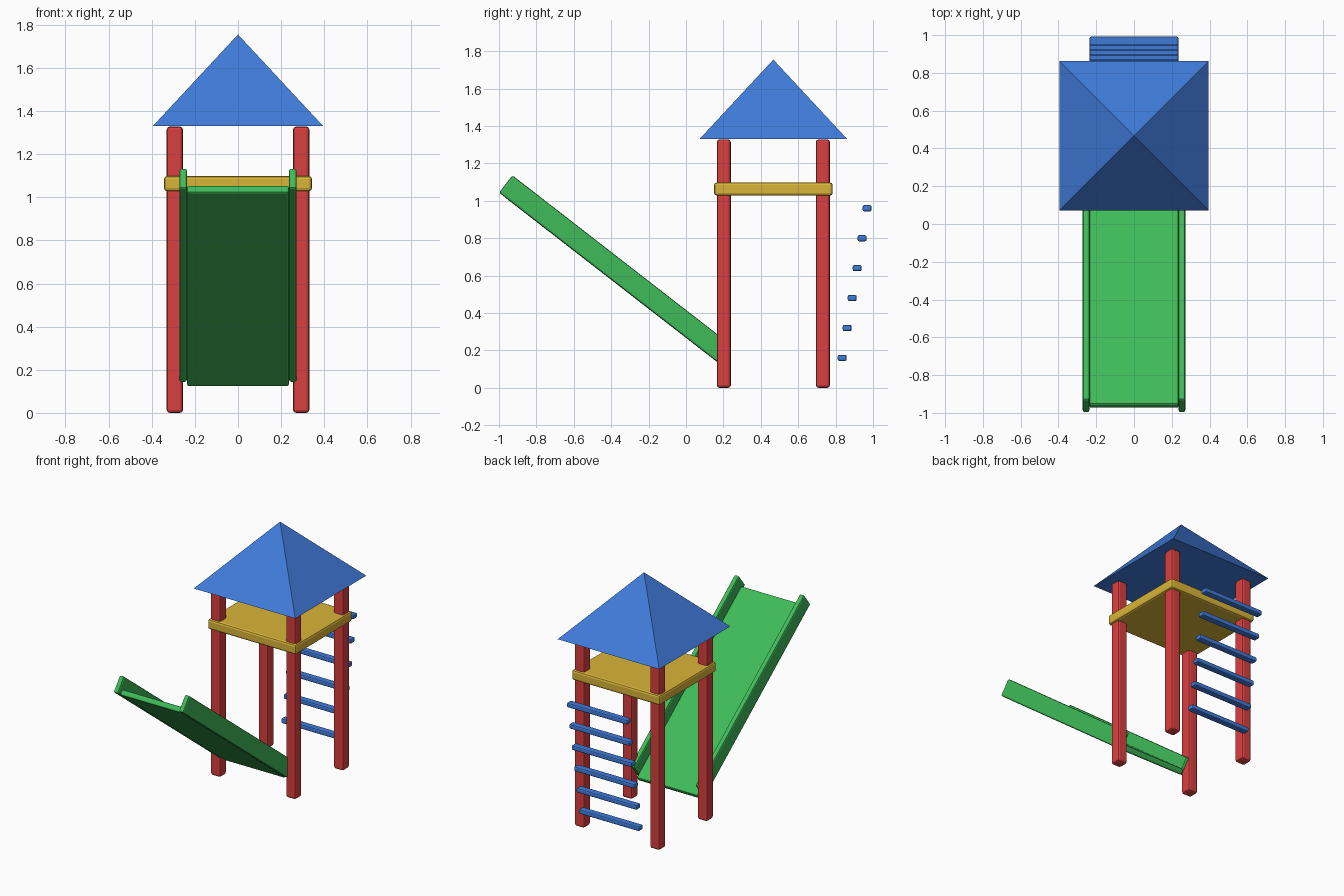
import bpy
from math import radians, sqrt
from mathutils import Vector

cube = bpy.data.objects.get("Cube")
if cube:
    bpy.data.objects.remove(cube, do_unlink=True)


def material(name, rgb):
    mat = bpy.data.materials.new(name)
    mat.use_nodes = True
    mat.diffuse_color = (*rgb, 1)
    mat.node_tree.nodes["Principled BSDF"].inputs["Base Color"].default_value = (*rgb, 1)
    return mat


RED = material("red", (0.7, 0.05, 0.05))
YELLOW = material("yellow", (0.7, 0.46, 0.04))
GREEN = material("green", (0.05, 0.5, 0.1))
BLUE = material("blue", (0.05, 0.2, 0.7))

TOWER_Y = 0.467


def box(name, size, center, mat, bevel, tilt=0.0):
    """Box with rounded-off edges, optionally tilted about x."""
    bpy.ops.mesh.primitive_cube_add(size=1, location=center, rotation=(tilt, 0, 0))
    ob = bpy.context.object
    ob.name = name
    ob.scale = size
    bpy.ops.object.transform_apply(location=False, rotation=False, scale=True)
    ob.data.materials.append(mat)
    mod = ob.modifiers.new("edge", "BEVEL")
    mod.width = bevel
    mod.segments = 2
    return ob


# Four posts
for side, sx in (("left", 1), ("right", -1)):
    for end, sy in (("front", -1), ("back", 1)):
        box(f"{end}_{side}_post", (0.075, 0.075, 1.328),
            (sx * 0.293, TOWER_Y + sy * 0.265, 0.664), RED, 0.014)

# Platform deck
box("platform", (0.686, 0.634, 0.07), (0, TOWER_Y, 1.063), YELLOW, 0.014)

# Pyramid roof
bpy.ops.mesh.primitive_cone_add(vertices=4, radius1=0.395 * sqrt(2), depth=0.425,
                                location=(0, TOWER_Y, 1.5425),
                                rotation=(0, 0, radians(45)))
roof = bpy.context.object
roof.name = "roof"
roof.data.materials.append(BLUE)

# Slide: bed with a raised rail along each side
SLOPE = radians(-37.8)
bed_center = Vector((0, -0.381, 0.588))
box("slide_bed", (0.474, 1.475, 0.04), bed_center, GREEN, 0.01, SLOPE)
for side, sx in (("left", 1), ("right", -1)):
    box(f"{side}_slide_rail", (0.035, 1.475, 0.117),
        bed_center + Vector((sx * 0.254, 0, 0.05)), GREEN, 0.01, SLOPE)

# Ladder rungs
for i in range(6):
    box(f"ladder_rung_{i + 1}", (0.47, 0.048, 0.033),
        (0, 0.835 + 0.0267 * i, 0.16 + 0.16 * i), BLUE, 0.009)
